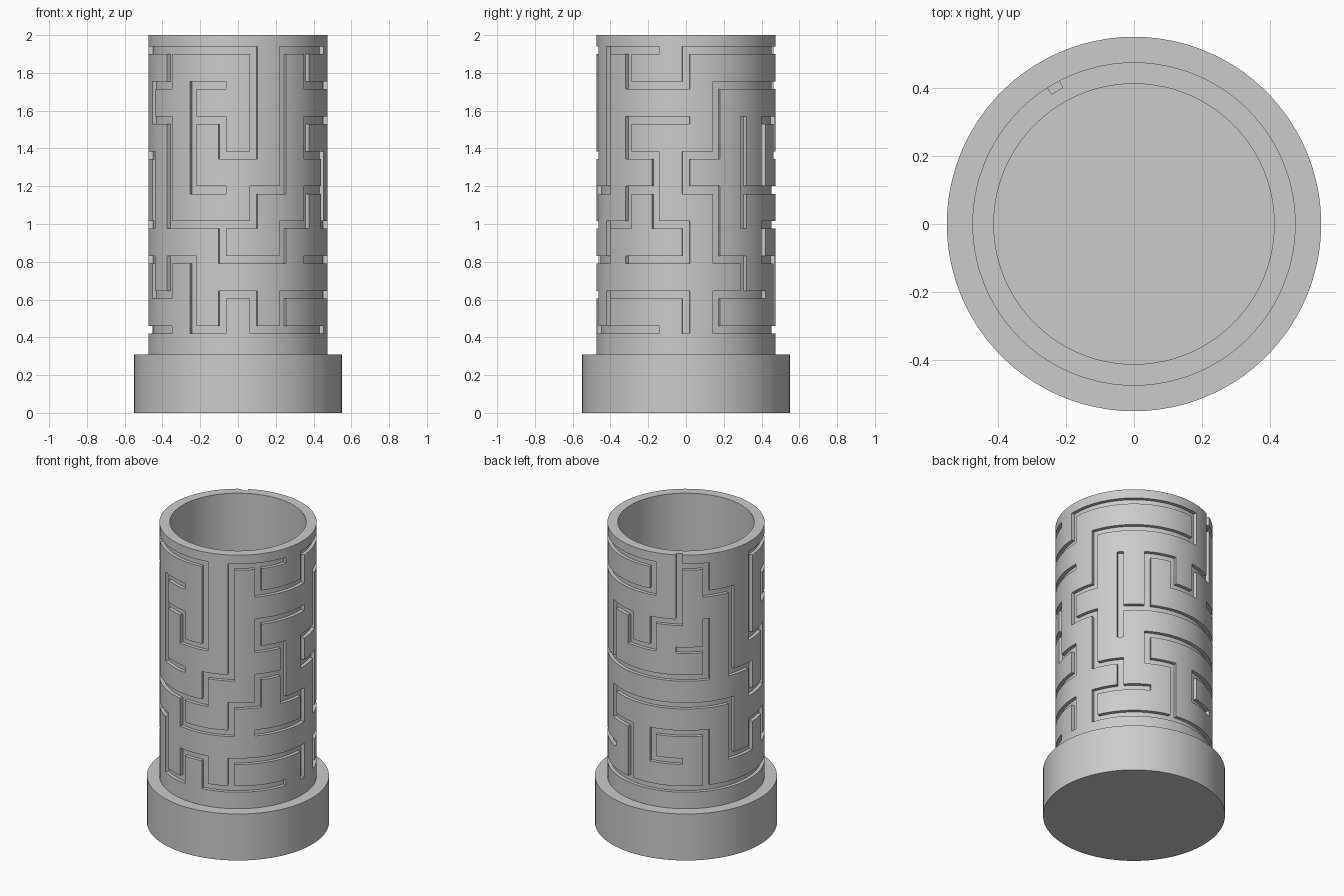
import bpy, bmesh, math

if "Cube" in bpy.data.objects:
    bpy.data.objects.remove(bpy.data.objects["Cube"])

COLUMNS, LEVELS = 18, 9
TUBE_R, GROOVE_R, BORE_R, BASE_R = 0.475, 0.452, 0.412, 0.55
BASE_TOP, FLOOR, TOP = 0.31, 0.08, 2.0
HALF = 0.02                      # half the groove width
HALF_ANGLE = HALF / TUBE_R
STEP = math.tau / COLUMNS
SUB = 4                          # facets between two groove columns

grey = bpy.data.materials.new("Plain grey")
grey.use_nodes = True
grey.diffuse_color = (0.6, 0.6, 0.6, 1)
bsdf = grey.node_tree.nodes["Principled BSDF"]
bsdf.inputs["Base Color"].default_value = grey.diffuse_color
bsdf.inputs["Roughness"].default_value = 0.6

# Maze routes: a start (column, level), then unit moves up, down, left, right
ROUTES = [
    ((10, 8), "U"),
    ((10, 8), "RDRDDDRDRUULUUU" "RRDLDRDDDRRRURUUUU" "RDRRURRRRRD"
              "LLLLDDLDRDDRDLD" "RRRUULURRRRRDD" "RURDRURDDRURDRURRRD"),
    ((10, 8), "DDLDLULDDRRRRUU"),
    ((11, 5), "L"),
    ((6, 6), "DDD"),
    ((6, 4), "R"),
    ((15, 8), "RRRDDDLULUR"),
    ((16, 6), "DDR"),
    ((17, 3), "DRRURURULURR"),
    ((3, 4), "DRDLL"),
    ((2, 8), "R"),
    ((1, 0), "RR"),
    ((6, 1), "R"),
    ((8, 0), "RRRRRRR"),
    ((11, 0), "UULLDR"),
]
MOVES = {"U": (0, 1), "D": (0, -1), "L": (-1, 0), "R": (1, 0)}


def carved_cells():
    """Even cell columns and odd cell rows are groove lanes."""
    cells = set()
    for (col, row), moves in ROUTES:
        x, y = 2 * col, 2 * row + 1
        cells.add((x, y))
        for move in moves:
            dx, dy = MOVES[move]
            for _ in range(2):
                x, y = (x + dx) % (2 * COLUMNS), y + dy
                cells.add((x, y))
    return cells


def polar(radius, angle, z):
    return (radius * math.sin(angle), -radius * math.cos(angle), z)


def radius_of(vert):
    return vert.co.xy.length


def finish(bm, name):
    bmesh.ops.recalc_face_normals(bm, faces=bm.faces)
    mesh = bpy.data.meshes.new(name)
    bm.to_mesh(mesh)
    bm.free()
    mesh.materials.append(grey)
    obj = bpy.data.objects.new(name, mesh)
    bpy.context.collection.objects.link(obj)
    bpy.ops.object.select_all(action="DESELECT")
    obj.select_set(True)
    bpy.context.view_layer.objects.active = obj
    bpy.ops.object.shade_smooth_by_angle(angle=math.radians(30))


# Angles around the tube, each facet tagged with its cell column
angles, cell_column = [], []
for c in range(COLUMNS):
    centre = math.radians(10) + c * STEP
    angles.append(centre - HALF_ANGLE)
    cell_column.append(2 * c)
    for s in range(SUB):
        angles.append(centre + HALF_ANGLE + s * (STEP - 2 * HALF_ANGLE) / SUB)
        cell_column.append(2 * c + 1)
heights = [BASE_TOP]
for k in range(LEVELS):
    z = 0.44 + 0.185 * k
    heights += [z - HALF, z + HALF]
heights.append(TOP)
N = len(angles)

# Maze tube: outer skin, with the carved cells pushed inward
bm = bmesh.new()
grid = [[bm.verts.new(polar(TUBE_R, a, z)) for a in angles] for z in heights]
carved, cells = [], carved_cells()
for row in range(len(heights) - 1):
    for i in range(N):
        j = (i + 1) % N
        face = bm.faces.new((grid[row][i], grid[row][j], grid[row + 1][j], grid[row + 1][i]))
        if (cell_column[i], row) in cells:
            carved.append(face)
result = bmesh.ops.extrude_face_region(bm, geom=carved)
for v in [g for g in result["geom"] if isinstance(g, bmesh.types.BMVert)]:
    v.co.xy *= GROOVE_R / TUBE_R
bmesh.ops.delete(bm, geom=[f for f in bm.faces if f.is_valid and f in carved], context="FACES")
# Open the entry slot through the rim
lids = [f for f in bm.faces if all(v.co.z > TOP - 0.001 for v in f.verts)]
bmesh.ops.delete(bm, geom=lids, context="FACES")


def rim_edges():
    return [e for e in bm.edges if e.is_boundary
            and all(v.co.z > TOP - 0.001 for v in e.verts)
            and abs(radius_of(e.verts[0]) - radius_of(e.verts[1])) < 0.001]


# Rim, bore and bore floor
result = bmesh.ops.extrude_edge_only(bm, edges=rim_edges())
inner = [g for g in result["geom"] if isinstance(g, bmesh.types.BMVert)]
for v in inner:
    v.co.xy *= BORE_R / radius_of(v)
bmesh.ops.remove_doubles(bm, verts=inner, dist=0.0005)
bore_edges = [e for e in rim_edges() if radius_of(e.verts[0]) < BORE_R + 0.001]
result = bmesh.ops.extrude_edge_only(bm, edges=bore_edges)
for v in [g for g in result["geom"] if isinstance(g, bmesh.types.BMVert)]:
    v.co.z = FLOOR
floor_edges = [e for e in bm.edges if e.is_boundary
               and all(abs(v.co.z - FLOOR) < 0.001 for v in e.verts)]
bmesh.ops.contextual_create(bm, geom=floor_edges)
finish(bm, "maze_tube")

# Base: closed underside, outer wall and the ledge up to the tube
bm = bmesh.new()
profile = [(BASE_R, 0), (BASE_R, BASE_TOP), (TUBE_R, BASE_TOP)]
rings = [[bm.verts.new(polar(r, a, z)) for a in angles] for r, z in profile]
bm.faces.new(rings[0])
for low, high in zip(rings, rings[1:]):
    for i in range(N):
        j = (i + 1) % N
        bm.faces.new((low[i], low[j], high[j], high[i]))
finish(bm, "base")

# Open shells: make sure the faces look outward
for name, flip_test in (("base", lambda f: f.normal.z < -0.9 and f.center.z > 0.1),
                        ("maze_tube", lambda f: f.normal.z < -0.9 and f.center.z > TOP - 0.01)):
    mesh = bpy.data.objects[name].data
    if any(flip_test(f) for f in mesh.polygons):
        mesh.flip_normals()
